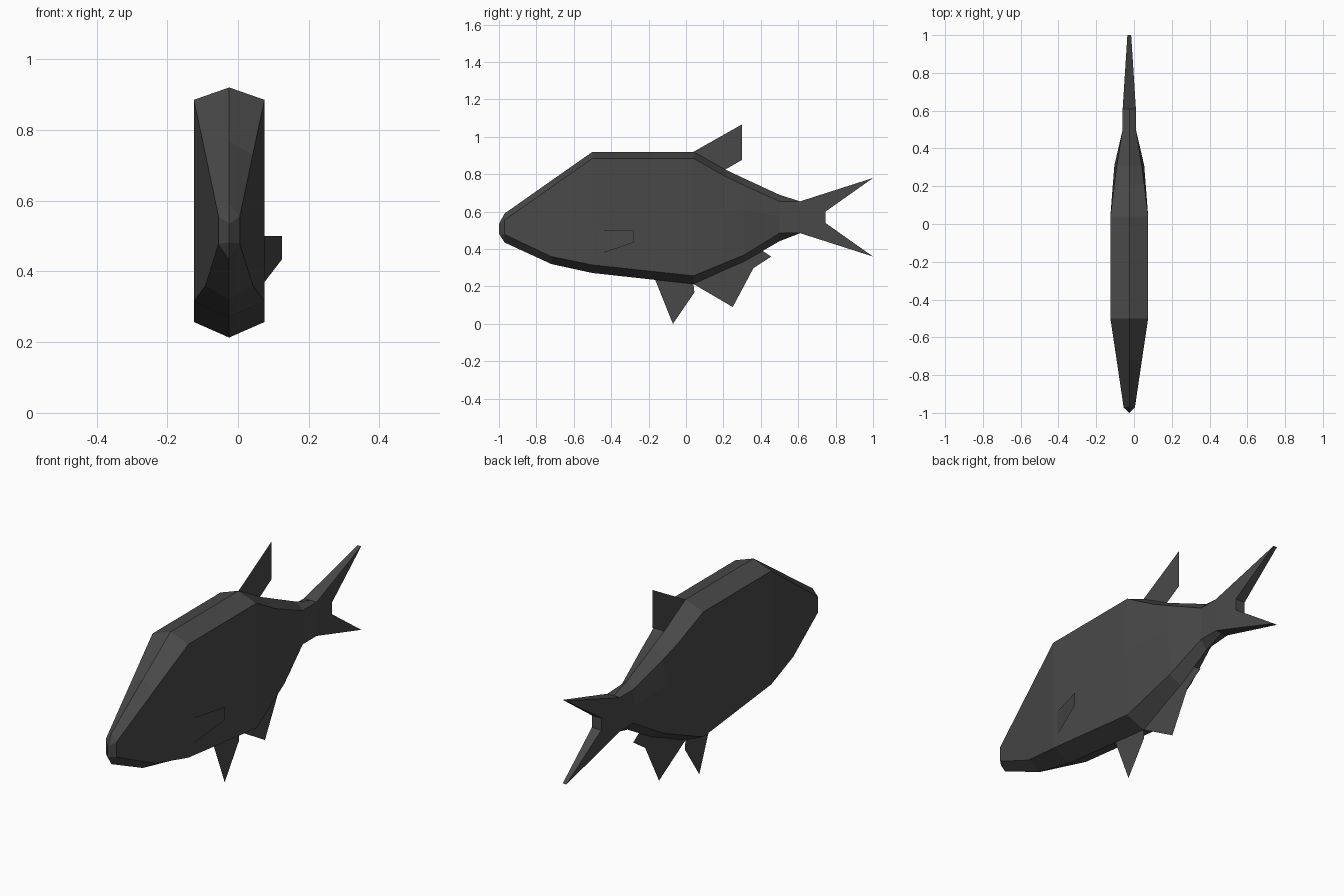
import bpy, bmesh

cube = bpy.data.objects.get("Cube")
if cube:
    bpy.data.objects.remove(cube, do_unlink=True)

CX = -0.025  # centre plane of the fish

grey = bpy.data.materials.new("dark_grey")
grey.use_nodes = True
colour = (0.066, 0.066, 0.066, 1)
grey.diffuse_color = colour
bsdf = next(n for n in grey.node_tree.nodes if n.type == 'BSDF_PRINCIPLED')
bsdf.inputs["Base Color"].default_value = colour


def finish(name, bm, closed=True):
    if closed:
        bmesh.ops.remove_doubles(bm, verts=bm.verts, dist=1e-5)
        bmesh.ops.recalc_face_normals(bm, faces=bm.faces)
    mesh = bpy.data.meshes.new(name)
    bm.to_mesh(mesh)
    bm.free()
    mesh.materials.append(grey)
    obj = bpy.data.objects.new(name, mesh)
    bpy.context.collection.objects.link(obj)
    return obj


def sheet(name, points):
    """Paper-thin fin from one outline."""
    bm = bmesh.new()
    bm.faces.new([bm.verts.new(p) for p in points])
    bmesh.ops.triangulate(bm, faces=bm.faces)
    return finish(name, bm, closed=False)


# Body sections: y, half width, middle half width,
# back ridge z, upper side z, middle z, lower side z, belly ridge z
sections = [
    (-0.97, 0.030, 0.030, 0.590, 0.555, 0.515, 0.478, 0.435),
    (-0.72, 0.067, 0.067, 0.766, 0.731, 0.540, 0.360, 0.320),
    (-0.50, 0.100, 0.100, 0.920, 0.885, 0.580, 0.315, 0.272),
    (0.04, 0.100, 0.100, 0.920, 0.885, 0.600, 0.257, 0.213),
    (0.21, 0.079, 0.087, 0.825, 0.788, 0.605, 0.327, 0.290),
    (0.31, 0.066, 0.079, 0.778, 0.741, 0.610, 0.368, 0.333),
    (0.50, 0.035, 0.035, 0.690, 0.655, 0.570, 0.485, 0.442),
    (0.61, 0.035, 0.035, 0.655, 0.655, 0.570, 0.485, 0.485),
]
bm = bmesh.new()
rings = []
for y, w, m, top, up, mid, low, bottom in sections:
    right = [(w, up), (m, mid), (w, low)]
    loop = [(0, top)] + right + [(0, bottom)] + [(-x, z) for x, z in reversed(right)]
    rings.append([bm.verts.new((CX + x, y, z)) for x, z in loop])
for a, b in zip(rings, rings[1:]):
    for i in range(8):
        j = (i + 1) % 8
        bm.faces.new((a[i], a[j], b[j], b[i]))
# Blunt snout
r = rings[0]
nose_top = bm.verts.new((CX, -1.0, 0.535))
nose_low = bm.verts.new((CX, -1.0, 0.482))
for s in ((1, 2, 3), (7, 6, 5)):
    up, mid, low = (r[k] for k in s)
    bm.faces.new((r[0], up, nose_top))
    bm.faces.new((up, mid, low, nose_low, nose_top))
    bm.faces.new((r[4], low, nose_low))
finish("body", bm)

# Forked tail fin, thinning toward the tips
outline = [(0.61, 0.655), (1.0, 0.78), (0.745, 0.60),
           (0.745, 0.54), (1.0, 0.36), (0.61, 0.485)]
bm = bmesh.new()
sides = [[bm.verts.new((CX + s * (0.035 - (y - 0.61) * 0.064), y, z))
          for y, z in outline] for s in (1, -1)]
for v in sides:
    for f in ((0, 1, 2), (0, 2, 3, 5), (3, 4, 5)):
        bm.faces.new([v[k] for k in f])
for i in range(6):
    j = (i + 1) % 6
    bm.faces.new((sides[0][i], sides[0][j], sides[1][j], sides[1][i]))
finish("tail_fin", bm)

# Flat fins on the centre plane, as y and z
centre_fins = {
    "dorsal_fin": [(0.04, 0.92), (0.30, 1.067), (0.30, 0.877), (0.21, 0.825)],
    "pelvic_fin": [(-0.165, 0.236), (-0.07, 0.0), (0.045, 0.168), (0.04, 0.213)],
    "anal_fin": [(0.04, 0.213), (0.25, 0.09), (0.36, 0.297),
                 (0.455, 0.36), (0.41, 0.39)],
}
for name, pts in centre_fins.items():
    sheet(name, [(CX, y, z) for y, z in pts])

# Single side fin flaring away from the body
sheet("left_pectoral_fin", [(0.075, -0.47, 0.37), (0.125, -0.28, 0.435),
                            (0.125, -0.28, 0.50), (0.075, -0.47, 0.50)])
